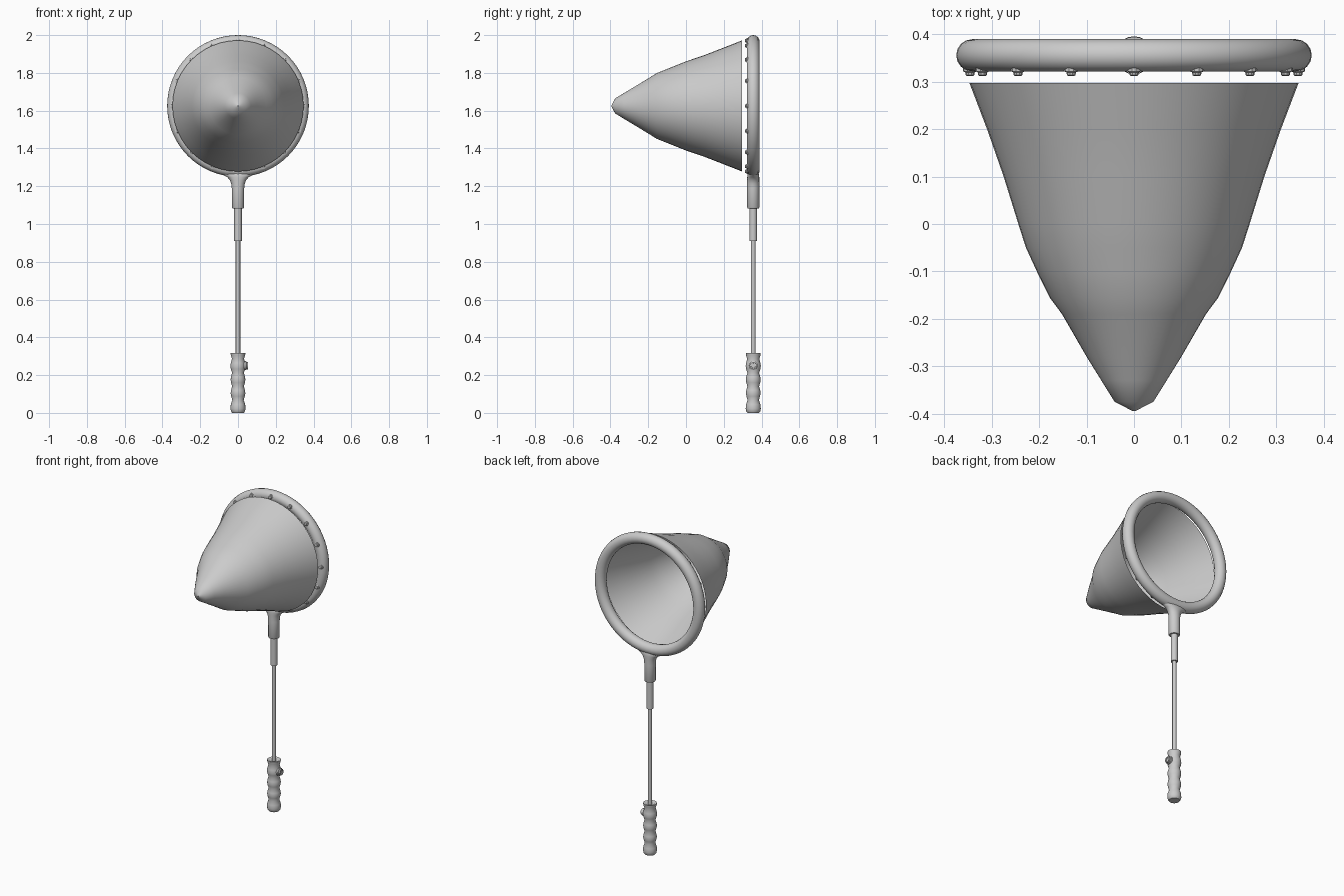
import bpy, bmesh, math
from math import pi, sin, cos

RING_Y, RING_Z = 0.356, 1.625


def loft(name, rows, loc, rot=(0, 0, 0), seg=24, caps=True, angle=35):
    """Stack of elliptical rings: each row is (height, radius_x, radius_y)."""
    bm = bmesh.new()
    rings = []
    for h, rx, ry in rows:
        rings.append([bm.verts.new((rx * cos(2 * pi * i / seg), ry * sin(2 * pi * i / seg), h))
                      for i in range(seg)])
    for a, b in zip(rings, rings[1:]):
        for i in range(seg):
            j = (i + 1) % seg
            bm.faces.new((a[i], a[j], b[j], b[i]))
    if caps:
        bm.faces.new(rings[0][::-1])
        bm.faces.new(rings[-1])
    bmesh.ops.remove_doubles(bm, verts=bm.verts, dist=1e-5)
    me = bpy.data.meshes.new(name)
    bm.to_mesh(me)
    bm.free()
    ob = bpy.data.objects.new(name, me)
    bpy.context.collection.objects.link(ob)
    ob.location, ob.rotation_euler = loc, rot
    smooth(ob, angle)
    return ob


def lathe(name, profile, loc, **kw):
    return loft(name, [(h, r, r) for h, r in profile], loc, **kw)


def smooth(ob, angle):
    bpy.ops.object.select_all(action='DESELECT')
    ob.select_set(True)
    bpy.context.view_layer.objects.active = ob
    bpy.ops.object.shade_smooth_by_angle(angle=math.radians(angle))


# Hoop
bpy.ops.mesh.primitive_torus_add(major_radius=0.341, minor_radius=0.034,
                                 major_segments=64, minor_segments=16,
                                 location=(0, RING_Y, RING_Z), rotation=(pi / 2, 0, 0))
hoop = bpy.context.object
hoop.name = "hoop"
smooth(hoop, 60)

# Net bag: open cone pointing to the front, (depth towards front, radius x, radius z)
net = [(-0.297, 0.347, 0.347), (-0.2, 0.310, 0.309), (-0.1, 0.275, 0.270),
       (0, 0.244, 0.236), (0.05, 0.228, 0.216), (0.1, 0.205, 0.196),
       (0.155, 0.178, 0.174), (0.19, 0.152, 0.152), (0.28, 0.100, 0.097),
       (0.33, 0.069, 0.067), (0.375, 0.041, 0.040), (0.395, 0.002, 0.002)]
loft("net_bag", net, (0, 0, RING_Z), rot=(pi / 2, 0, 0), seg=48, caps=False, angle=70)

# Studs that fasten the net around the hoop
stud = [(-0.016, 0.010), (-0.005, 0.010), (-0.003, 0.015), (0.004, 0.015),
        (0.006, 0.010), (0.012, 0.009), (0.014, 0.006)]
for i in range(16):
    a = 2 * pi * i / 16
    lathe("stud", stud, (0.346 * sin(a), 0.326, RING_Z + 0.346 * cos(a)),
          rot=(pi / 2, 0, 0), seg=10)

# Flared neck joining hoop and shaft
neck = [(1.083, 0.030, 0.030), (1.087, 0.033, 0.032), (1.19, 0.033, 0.032),
        (1.215, 0.036, 0.032), (1.232, 0.043, 0.032), (1.248, 0.057, 0.032),
        (1.262, 0.082, 0.030), (1.275, 0.095, 0.024)]
loft("neck", neck, (0, RING_Y, 0), seg=32, angle=50)

# Telescopic shaft
lathe("shaft_sleeve", [(0.91, 0.020), (1.10, 0.020)], (0, RING_Y, 0))
lathe("shaft_rod", [(0.28, 0.012), (0.93, 0.012)], (0, RING_Y, 0), seg=16)

# Grip with finger bulges
grip = [(0, 0.031), (0.008, 0.037), (0.022, 0.040), (0.045, 0.038), (0.068, 0.030),
        (0.088, 0.036), (0.104, 0.039), (0.120, 0.037), (0.141, 0.031),
        (0.160, 0.037), (0.176, 0.039), (0.192, 0.037), (0.212, 0.031),
        (0.232, 0.038), (0.248, 0.040), (0.264, 0.038), (0.286, 0.032),
        (0.305, 0.038), (0.317, 0.039), (0.317, 0.030), (0.310, 0.020)]
lathe("grip", grip, (0, RING_Y, 0), seg=20, angle=45)

# Release button: collar with recessed centre on the right of the grip
button = [(0.025, 0.024), (0.042, 0.024), (0.045, 0.019), (0.053, 0.019),
          (0.053, 0.013), (0.048, 0.012)]
lathe("grip_button", button, (0, RING_Y, 0.25), rot=(0, pi / 2, 0), seg=16)
